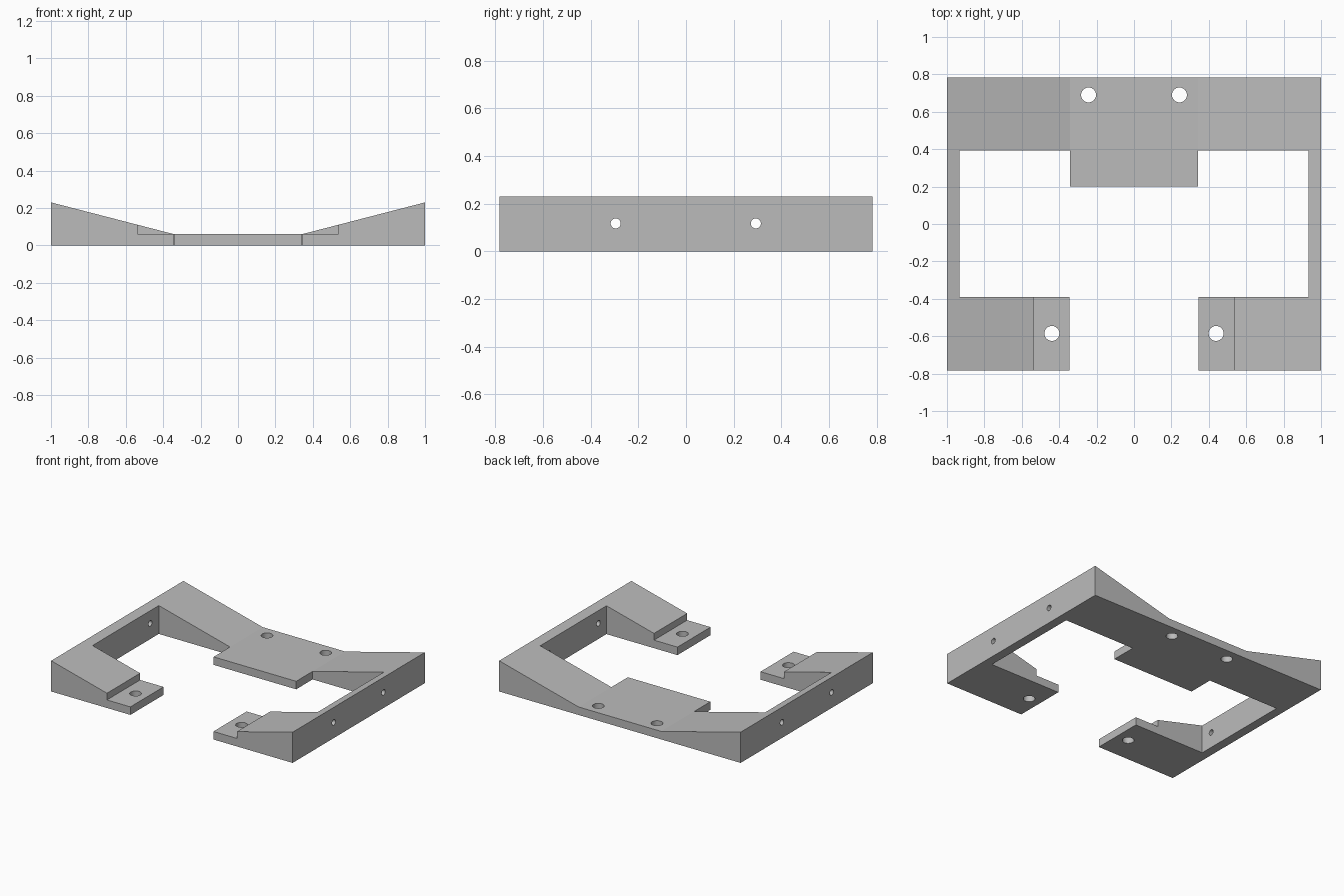
import bpy, bmesh, math
from mathutils import Matrix

if "Cube" in bpy.data.objects:
    bpy.data.objects.remove(bpy.data.objects["Cube"])

W, D, H = 1.0, 0.782, 0.23      # half width, half depth, side height
KNEE, PLATE = 0.342, 0.06       # half width of flat centre, plate thickness
WALL, STRIP = 0.932, 0.394      # inner side of walls, inner edge of strips

grey = bpy.data.materials.new("light grey")
grey.diffuse_color = (0.5, 0.5, 0.5, 1)
grey.use_nodes = True
grey.node_tree.nodes["Principled BSDF"].inputs["Base Color"].default_value = grey.diffuse_color


def make_object(name, bm):
    bmesh.ops.recalc_face_normals(bm, faces=bm.faces)
    mesh = bpy.data.meshes.new(name)
    bm.to_mesh(mesh)
    bm.free()
    obj = bpy.data.objects.new(name, mesh)
    bpy.context.collection.objects.link(obj)
    return obj


def cut(bm):
    """Subtract a bmesh solid from the bracket."""
    tool = make_object("cutter", bm)
    tool.hide_render = True
    mod = bracket.modifiers.new("cut", 'BOOLEAN')
    mod.operation, mod.solver, mod.object = 'DIFFERENCE', 'EXACT', tool
    bpy.context.view_layer.objects.active = bracket
    bpy.ops.object.modifier_apply(modifier=mod.name)
    bpy.data.objects.remove(tool)


def cut_box(x0, x1, y0, y1, z0=-0.5, z1=1):
    bm = bmesh.new()
    size = Matrix.Diagonal((x1 - x0, y1 - y0, z1 - z0, 1))
    place = Matrix.Translation(((x0 + x1) / 2, (y0 + y1) / 2, (z0 + z1) / 2))
    bmesh.ops.create_cube(bm, size=1, matrix=place @ size)
    cut(bm)


def cut_hole(pos, radius, depth, rot=Matrix()):
    bm = bmesh.new()
    bmesh.ops.create_cone(bm, cap_ends=True, segments=32, radius1=radius,
                          radius2=radius, depth=depth,
                          matrix=Matrix.Translation(pos) @ rot)
    cut(bm)


# Bracket body: front profile with sloping wings, extruded front to back
profile = [(-W, 0), (W, 0), (W, H), (KNEE, PLATE), (-KNEE, PLATE), (-W, H)]
bm = bmesh.new()
face = bm.faces.new([bm.verts.new((x, -D, z)) for x, z in profile])
ext = bmesh.ops.extrude_face_region(bm, geom=[face])
bmesh.ops.translate(bm, vec=(0, 2 * D, 0),
                    verts=[v for v in ext["geom"] if isinstance(v, bmesh.types.BMVert)])
bracket = make_object("mounting_bracket", bm)
bracket.data.materials.append(grey)

# Central opening, leaving the rear tongue
cut_box(-WALL, WALL, -0.39, 0.2)
cut_box(KNEE, WALL, 0.1, STRIP)
cut_box(-WALL, -KNEE, 0.1, STRIP)
# Gap between the front feet, and the steps on the feet
cut_box(-KNEE - 0.002, KNEE + 0.002, -1, -0.3)
cut_box(-0.538, 0.538, -1, -0.3, PLATE)

# Screw holes: rear plate, front feet, side walls
sideways = Matrix.Rotation(math.pi / 2, 4, 'Y')
for s in (-1, 1):
    cut_hole((s * 0.243, 0.69, 0), 0.04, 1)
    cut_hole((s * 0.439, -0.585, 0), 0.04, 1)
    for y in (-0.295, 0.293):
        cut_hole((s * 0.966, y, 0.117), 0.021, 0.3, sideways)

bpy.context.view_layer.objects.active = bracket
bracket.select_set(True)
bpy.ops.object.shade_smooth_by_angle(angle=math.radians(13))
